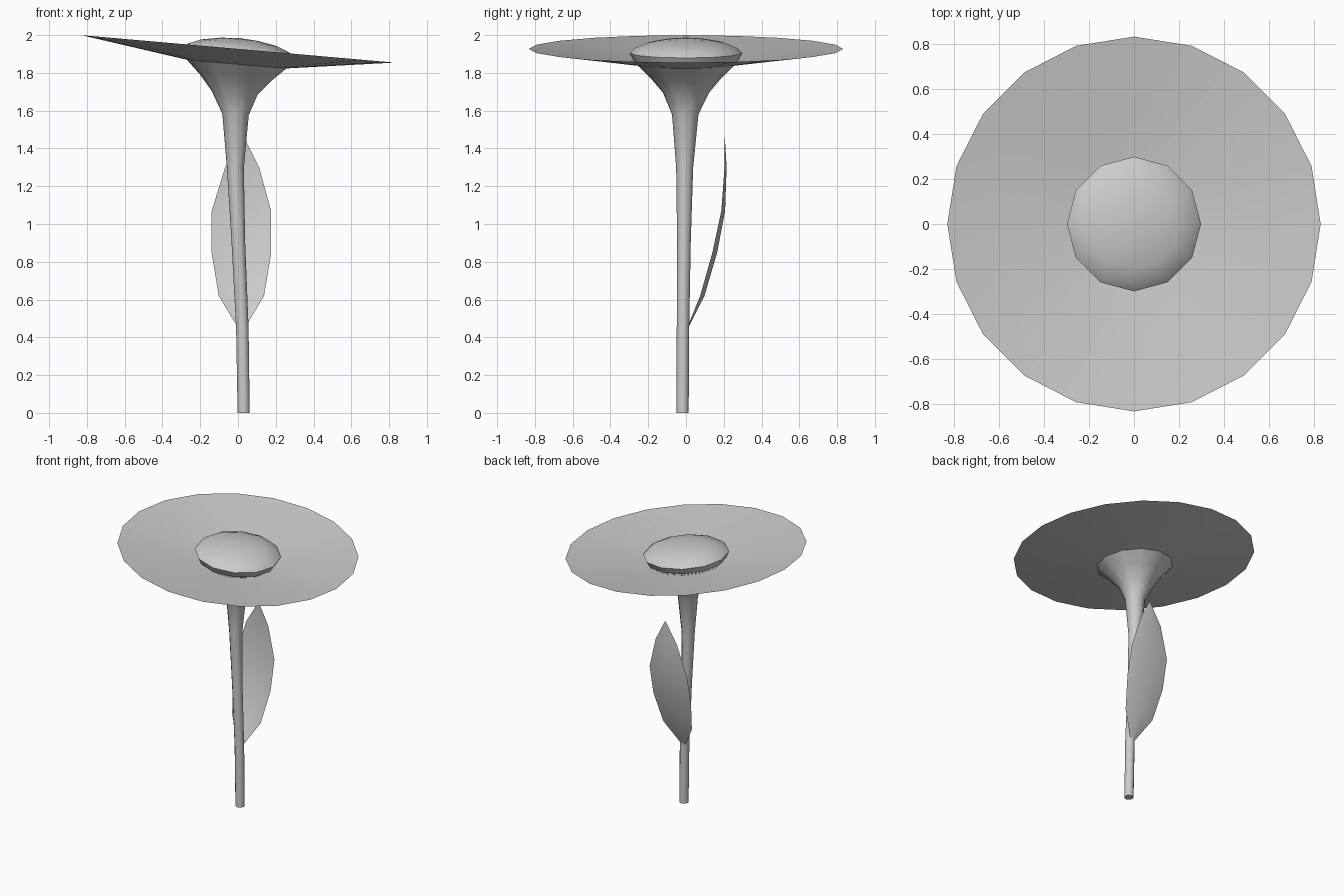
import bpy, bmesh, math
from mathutils import Matrix, Vector

if "Cube" in bpy.data.objects:
    bpy.data.objects.remove(bpy.data.objects["Cube"])

TILT = math.radians(5)


def finish(name, bm, recalc=True, angle=40):
    if recalc:
        bmesh.ops.recalc_face_normals(bm, faces=bm.faces)
    me = bpy.data.meshes.new(name)
    bm.to_mesh(me)
    bm.free()
    ob = bpy.data.objects.new(name, me)
    bpy.context.collection.objects.link(ob)
    bpy.ops.object.select_all(action='DESELECT')
    ob.select_set(True)
    bpy.context.view_layer.objects.active = ob
    bpy.ops.object.shade_smooth_by_angle(angle=math.radians(angle))
    return ob


def lathe(name, rings, sides, cap_start=False, cap_end=False, recalc=True):
    """Rings are (x, y, z, radius, tilt about y); a radius of 0 is a pole."""
    bm = bmesh.new()
    rows = []
    for x, y, z, r, tilt in rings:
        rot = Matrix.Rotation(tilt, 3, 'Y')
        n = sides if r else 1
        rows.append([bm.verts.new(Vector((x, y, z)) + rot @ Vector((
            r * math.cos(2 * math.pi * i / sides),
            r * math.sin(2 * math.pi * i / sides), 0))) for i in range(n)])
    for a, b in zip(rows, rows[1:]):
        for i in range(sides):
            j = (i + 1) % sides
            if len(b) == 1:
                bm.faces.new((a[i], a[j], b[0]))
            elif len(a) == 1:
                bm.faces.new((a[0], b[j], b[i]))
            else:
                bm.faces.new((a[i], a[j], b[j], b[i]))
    if cap_start:
        bm.faces.new(rows[0][::-1])
    if cap_end:
        bm.faces.new(rows[-1])
    return finish(name, bm, recalc)


def tilted(origin_z, profile):
    """Turn (radius, height) pairs into rings along the tilted flower axis."""
    return [(h * math.sin(TILT), 0, origin_z + h * math.cos(TILT), r, TILT)
            for r, h in profile]


# Stem leaning gently and flaring into the flower
lathe("stem", [
    (0.03, -0.018, 0.0, 0.032, 0),
    (0.023, -0.016, 0.45, 0.033, 0),
    (0.002, -0.011, 0.90, 0.036, 0),
    (-0.014, -0.007, 1.30, 0.045, 0.03),
    (-0.013, -0.004, 1.58, 0.07, 0.05),
    (-0.017, 0, 1.695, 0.122, 0.07),
    (-0.012, 0, 1.775, 0.19, TILT),
    (-0.007, 0, 1.848, 0.266, TILT)], 12, cap_start=True)

# Shallow, dished petal disc (single sheet, facing up)
lathe("petal_disc", tilted(1.927, [
    (0.832, 0), (0.262, -0.081), (0, -0.10)]), 20, recalc=False)

# Domed flower centre
lathe("flower_centre", tilted(1.905, [
    (0.20, -0.075), (0.275, -0.045), (0.299, 0.0), (0.27, 0.027),
    (0.20, 0.055), (0.10, 0.073), (0, 0.08)]), 12, cap_start=True)

# Cupped leaf: rows of (z, half width, spine y, edge y)
bm = bmesh.new()
rows = []
for z, w, y_mid, y_edge in [(0.45, 0.018, 0.012, 0.006), (0.62, 0.12, 0.098, 0.075),
                            (0.85, 0.158, 0.165, 0.140), (1.07, 0.157, 0.207, 0.187),
                            (1.30, 0.09, 0.215, 0.204), (1.455, 0.004, 0.206, 0.205)]:
    cx = 0.018 if z < 1.2 else 0.022 if z < 1.4 else 0.03
    rows.append([bm.verts.new((cx + s * w, y_mid if s == 0 else y_edge, z))
                 for s in (-1, 0, 1)])
for a, b in zip(rows, rows[1:]):
    for i in range(2):
        bm.faces.new((a[i], a[i + 1], b[i + 1], b[i]))
finish("leaf", bm, recalc=False)
